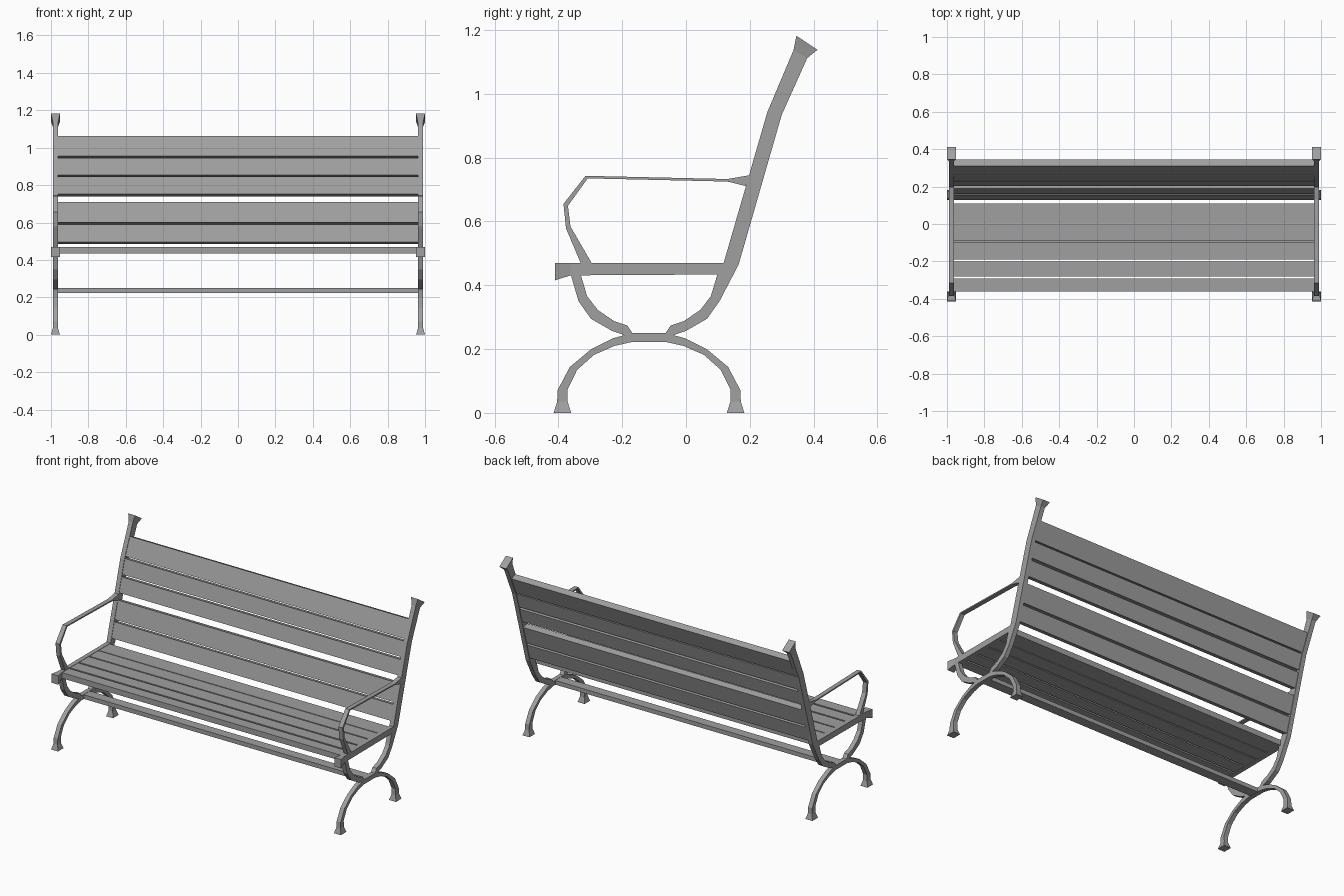
import bpy
import bmesh
from mathutils import Vector

cube = bpy.data.objects.get("Cube")
if cube:
    bpy.data.objects.remove(cube, do_unlink=True)

grey = bpy.data.materials.new("plain_grey")
grey.use_nodes = True
colour = (0.35, 0.35, 0.35, 1)
grey.diffuse_color = colour
grey.node_tree.nodes["Principled BSDF"].inputs["Base Color"].default_value = colour

FRAME_X = 0.976    # centre of each side frame
BAR = 0.014        # half width of the ironwork
FLARE = 0.024      # half width of flared ends
MIDDLE_Y = -0.116  # middle of the leg arch
SLAT_END = 0.968


def finish(bm, name, mirrored=False):
    bmesh.ops.recalc_face_normals(bm, faces=bm.faces)
    mesh = bpy.data.meshes.new(name)
    bm.to_mesh(mesh)
    bm.free()
    mesh.materials.append(grey)
    obj = bpy.data.objects.new(name, mesh)
    bpy.context.collection.objects.link(obj)
    if mirrored:
        obj.modifiers.new("other_side", "MIRROR").use_axis[0] = True
    return obj


def iron_bar(name, sections):
    """Loft a bar through (outer y, outer z, inner y, inner z[, half width])."""
    bm = bmesh.new()
    rings = []
    for oy, oz, iy, iz, *half in sections:
        w = half[0] if half else BAR
        corners = ((-w, oy, oz), (w, oy, oz), (w, iy, iz), (-w, iy, iz))
        rings.append([bm.verts.new((FRAME_X + x, y, z)) for x, y, z in corners])
    for a, b in zip(rings, rings[1:]):
        for i in range(4):
            j = (i + 1) % 4
            bm.faces.new((a[i], a[j], b[j], b[i]))
    bm.faces.new(rings[0])
    bm.faces.new(rings[-1])
    return finish(bm, name, mirrored=True)


def plank(name, profile, end=SLAT_END):
    """Extrude a y-z profile across the width of the bench."""
    bm = bmesh.new()
    face = bm.faces.new([bm.verts.new((-end, y, z)) for y, z in profile])
    result = bmesh.ops.extrude_face_region(bm, geom=[face])
    moved = [v for v in result["geom"] if isinstance(v, bmesh.types.BMVert)]
    bmesh.ops.translate(bm, verts=moved, vec=(2 * end, 0, 0))
    return finish(bm, name)


def box_profile(y0, y1, z0, z1):
    return ((y0, z0), (y1, z0), (y1, z1), (y0, z1))


def flip(sections):
    """Mirror sections front to back, in reverse order."""
    return [(2 * MIDDLE_Y - s[0], s[1], 2 * MIDDLE_Y - s[2], *s[3:])
            for s in reversed(sections)]


# Leg arch with flared feet
leg = [(0.183, 0, 0.128, 0, FLARE), (0.172, 0.035, 0.139, 0.035),
       (0.17, 0.072, 0.14, 0.072), (0.132, 0.144, 0.109, 0.135),
       (0.065, 0.2, 0.056, 0.182), (-0.004, 0.234, -0.008, 0.21),
       (-0.062, 0.25, -0.062, 0.222)]
iron_bar("leg_arches", leg + flip(leg))

# Curved supports between arch and seat
support = [(0.131, 0.44, 0.1, 0.44), (0.105, 0.35, 0.078, 0.366),
           (0.066, 0.295, 0.045, 0.323), (0, 0.257, -0.006, 0.288),
           (-0.03, 0.247, -0.048, 0.274), (-0.062, 0.23, -0.064, 0.25)]
iron_bar("rear_seat_supports", support)
iron_bar("front_seat_supports", flip(support))

# Back posts with flared tops
post_front = [(0.118, 0.47), (0.255, 0.943), (0.337, 1.137)]
post_rear = [(0.165, 0.465), (0.3, 0.934), (0.38, 1.112)]
iron_bar("back_posts", [(0.105, 0.35, 0.079, 0.367)]
         + [r + f for r, f in zip(post_rear, post_front)]
         + [(0.412, 1.138, 0.346, 1.182, FLARE)])

# Seat rails with flared front ends
iron_bar("seat_rails", [(-0.411, 0.47, -0.411, 0.415, FLARE),
                        (-0.362, 0.47, -0.362, 0.431),
                        (0.14, 0.47, 0.14, 0.434)])

# Armrests
iron_bar("armrests", [(-0.326, 0.46, -0.29, 0.46), (-0.376, 0.578, -0.362, 0.584),
                      (-0.384, 0.655, -0.37, 0.649), (-0.315, 0.743, -0.308, 0.735),
                      (0.13, 0.733, 0.13, 0.725), (0.2, 0.745, 0.187, 0.711)])

# Seat slats
seat_edges = [(0.004, 0.11), (-0.09, -0.002), (-0.19, -0.098),
              (-0.28, -0.2), (-0.36, -0.291)]
for i, (y0, y1) in enumerate(seat_edges):
    plank(f"seat_slat_{i + 1}", box_profile(y0, y1, 0.433, 0.468))


def front_of_post(z):
    low, bend, top = post_front
    a, b = (bend, top) if z > bend[1] + 0.005 else (low, bend)
    return Vector((a[0] + (b[0] - a[0]) * (z - a[1]) / (b[1] - a[1]), z))


# Back slats follow the lean of the posts
back_edges = [(1.064, 0.957), (0.945, 0.855), (0.841, 0.752),
              (0.711, 0.602), (0.589, 0.497)]
for i, (top, bottom) in enumerate(back_edges):
    a, b = front_of_post(bottom), front_of_post(top)
    along = (b - a).normalized()
    inward = Vector((along.y, -along.x))
    near, far = inward * 0.003, inward * 0.042
    plank(f"back_slat_{i + 1}", (a + near, b + near, b + far, a + far))

# Stretcher joining the leg arches
plank("stretcher", box_profile(MIDDLE_Y - 0.03, MIDDLE_Y + 0.03, 0.223, 0.249))
